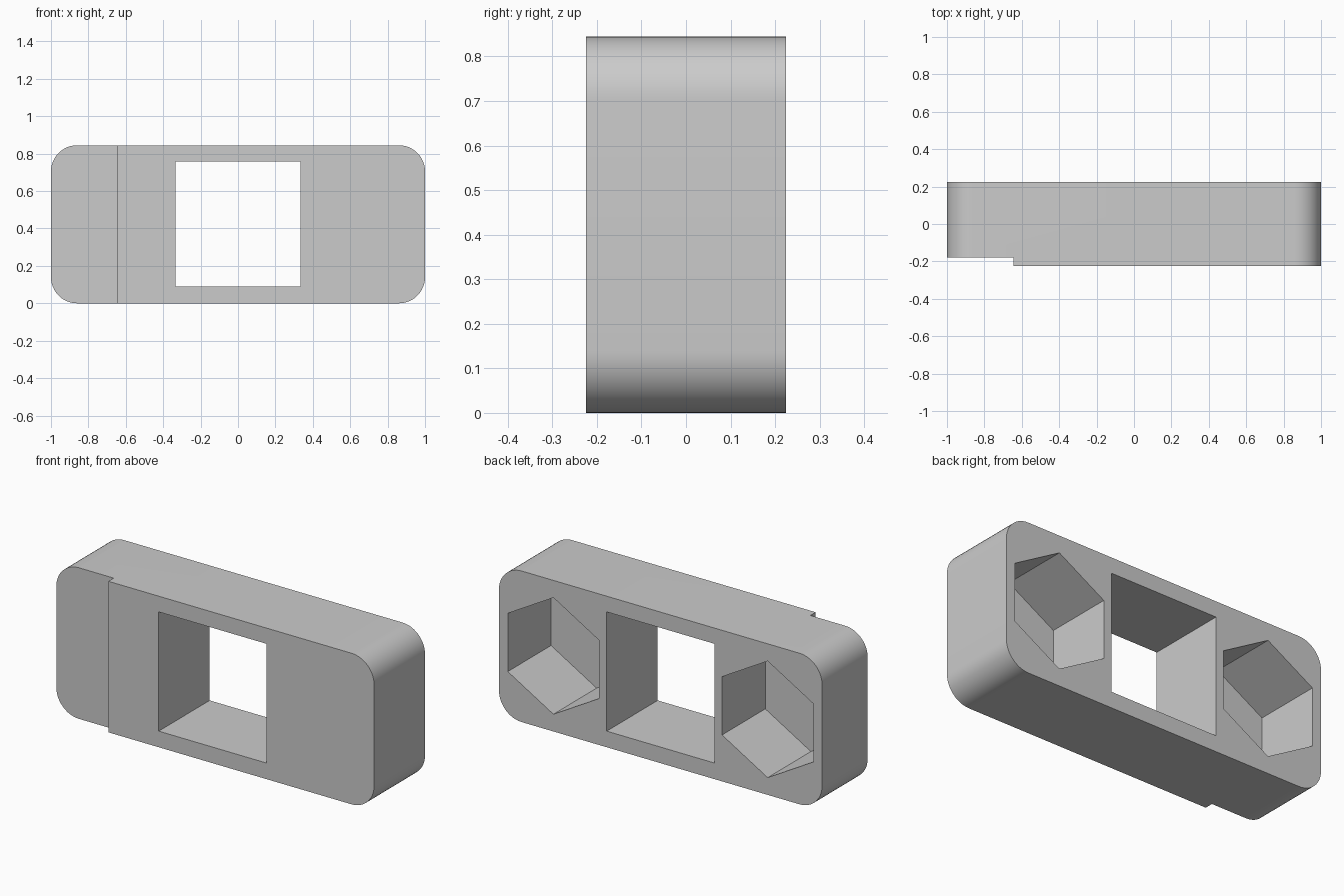
import bpy
import bmesh
from math import pi, radians
from mathutils import Matrix

cube = bpy.data.objects.get("Cube")
if cube:
    bpy.data.objects.remove(cube, do_unlink=True)

WIDTH, DEPTH, HEIGHT = 2.0, 0.45, 0.845
CORNER = 0.14
MID = HEIGHT / 2
BACK = DEPTH / 2

grey = bpy.data.materials.new("plain grey")
grey.use_nodes = True
colour = (0.6, 0.6, 0.6, 1)
grey.diffuse_color = colour
grey.node_tree.nodes["Principled BSDF"].inputs["Base Color"].default_value = colour


def finish(bm, name):
    bmesh.ops.recalc_face_normals(bm, faces=bm.faces)
    mesh = bpy.data.meshes.new(name)
    bm.to_mesh(mesh)
    bm.free()
    mesh.materials.append(grey)
    obj = bpy.data.objects.new(name, mesh)
    bpy.context.collection.objects.link(obj)
    return obj


def box(bm, low, high):
    size = [h - l for l, h in zip(low, high)]
    centre = [(h + l) / 2 for l, h in zip(low, high)]
    bmesh.ops.create_cube(bm, size=1, matrix=Matrix.Translation(centre) @ Matrix.Diagonal((*size, 1)))


def cut(target, bm, name):
    cutter = finish(bm, name)
    cutter.hide_render = True
    mod = target.modifiers.new(name, "BOOLEAN")
    mod.operation = "DIFFERENCE"
    mod.solver = "EXACT"
    mod.object = cutter
    bpy.ops.object.modifier_apply(modifier=mod.name)
    bpy.data.objects.remove(cutter, do_unlink=True)


# Block with rounded ends
bm = bmesh.new()
box(bm, (-WIDTH / 2, -BACK, 0), (WIDTH / 2, BACK, HEIGHT))
depth_edges = [e for e in bm.edges if abs(e.verts[0].co.y - e.verts[1].co.y) > 0.1]
bmesh.ops.bevel(bm, geom=depth_edges, offset=CORNER, segments=12, profile=0.5, affect="EDGES")
block = finish(bm, "block")
bpy.context.view_layer.objects.active = block
block.select_set(True)

# Square window through the middle
bm = bmesh.new()
box(bm, (-0.333, -1, 0.09), (0.333, 1, 0.757))
cut(block, bm, "window")

# Shallow step at the front of one end
bm = bmesh.new()
box(bm, (-2, -1, -1), (-0.645, -0.178, 2))
cut(block, bm, "step")

# Hexagonal blind pockets in the back, points up and down
FLOOR, TOP = -0.157, 0.6
for side, name in ((1, "left_pocket"), (-1, "right_pocket")):
    bm = bmesh.new()
    place = Matrix.Translation((side * 0.663, (FLOOR + TOP) / 2, MID)) @ Matrix.Rotation(pi / 2, 4, "X")
    bmesh.ops.create_cone(bm, cap_ends=True, segments=6, radius1=0.326, radius2=0.326,
                          depth=TOP - FLOOR, matrix=place)
    # Keep a point at the top whatever the starting angle of the ring
    if max(v.co.z for v in bm.verts) < MID + 0.31:
        bmesh.ops.rotate(bm, verts=bm.verts, cent=place.translation, matrix=Matrix.Rotation(pi / 6, 3, "Y"))
    cut(block, bm, name)

bpy.ops.object.shade_smooth_by_angle(angle=radians(30))
